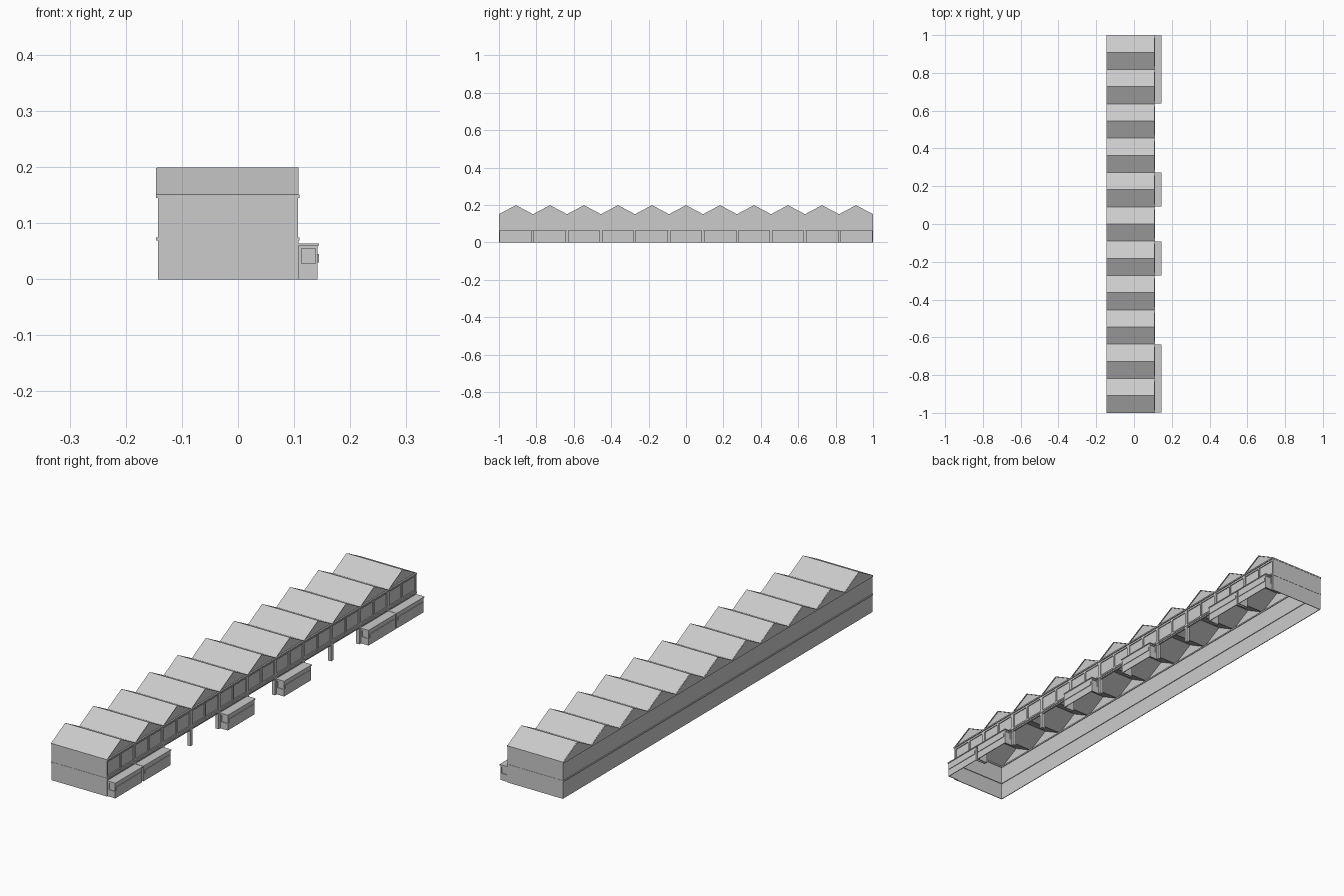
import bpy, bmesh

if "Cube" in bpy.data.objects:
    bpy.data.objects.remove(bpy.data.objects["Cube"])

X0, X1 = -0.143, 0.107        # back and front wall planes
N = 11                        # bays
P = 2 / N                     # bay length
EAVE, RIDGE = 0.15, 0.198
T = 0.003                     # sheet thickness


def make(name, boxes=(), polys=()):
    """One object out of (min, max) boxes and flat polygons."""
    bm = bmesh.new()
    for lo, hi in boxes:
        r = bmesh.ops.create_cube(bm, size=1)
        for v in r["verts"]:
            v.co = [(a + b) / 2 + c * (b - a) for a, b, c in zip(lo, hi, v.co)]
    for poly in polys:
        bm.faces.new([bm.verts.new(p) for p in poly])
    me = bpy.data.meshes.new(name)
    bm.to_mesh(me)
    bm.free()
    ob = bpy.data.objects.new(name, me)
    bpy.context.collection.objects.link(ob)
    return ob


def bay(i):
    return -1 + i * P


# Plain back and end walls, hollow with an open bottom
make("walls", [
    ((X0, -1, 0), (X0 + T, 1, EAVE)),
    ((X0, -1, 0), (X1, -1 + T, EAVE)),
    ((X0, 1 - T, 0), (X1, 1, EAVE))])

# Sawtooth roof: one folded sheet, thickened
roof = bmesh.new()
rows = []
for i in range(2 * N + 1):
    y, z = -1 + i * P / 2, RIDGE if i % 2 else EAVE
    rows.append([roof.verts.new((x, y, z)) for x in (X0 - 0.001, X1 + 0.001)])
for a, b in zip(rows, rows[1:]):
    roof.faces.new((a[0], a[1], b[1], b[0]))
me = bpy.data.meshes.new("roof")
roof.to_mesh(me)
roof.free()
ob = bpy.data.objects.new("roof", me)
bpy.context.collection.objects.link(ob)
m = ob.modifiers.new("thickness", "SOLIDIFY")
m.thickness, m.offset = 0.002, 0

# Gable triangles on both long sides
for name, x in (("back_gables", X0), ("front_gables", X1 - T)):
    g = make(name, polys=[[(x, bay(i), EAVE), (x, bay(i + 1), EAVE),
                           (x, bay(i) + P / 2, RIDGE)] for i in range(N)])
    m = g.modifiers.new("thickness", "SOLIDIFY")
    m.thickness, m.offset = T, -1

# Two trim bands running round the building
for name, z in (("lower_trim", 0.072), ("upper_trim", 0.148)):
    a, b, h = 0.003, 0.006, 0.0028
    make(name, [
        ((X0 - a, -1, z - h), (X0 + b, 1, z + h)),
        ((X1 - b, -1, z - h), (X1 + a, 1, z + h)),
        ((X0 - a, -1.001, z - h), (X1 + a, -1 + b, z + h)),
        ((X0 - a, 1 - b, z - h), (X1 + a, 1.001, z + h))])

# Upper storey front: recessed panels, mullions and rails
make("upper_panels", [((0.1, -1, 0.07), (0.1025, 1, EAVE))])
bars = []
for i in range(2 * N + 1):
    y, w = bay(i / 2), 0.004 if i % 2 else 0.007
    bars.append(((0.1, max(y - w, -1), 0.07), (X1, min(y + w, 1), EAVE)))
bars += [((0.1, -1, 0.074), (0.106, 1, 0.082)),
         ((0.1, -1, 0.138), (0.106, 1, EAVE))]
make("upper_frame", bars)

# Open ground storey: posts at the bay lines under a lintel
make("posts", [((0.094, max(bay(i) - 0.007, -1), 0),
                (0.108, min(bay(i) + 0.007, 1), 0.07)) for i in range(N + 1)])
make("lintel", [((0.1, -1, 0.064), (X1, 1, 0.072))])

# Projecting shop bays with end windows and a flat roof
for i in (0, 1, 4, 6, 9, 10):
    a, b = bay(i) + 0.004, bay(i + 1) - 0.004
    boxes = [((0.139, a, 0), (0.142, b, 0.06)),
             ((0.142, a + 0.006, 0.03), (0.1445, b - 0.006, 0.045))]
    for y0, s in ((a, 1), (b, -1)):
        def end(x0, x1, z0, z1, d0=0, d1=0.003):
            ys = sorted((y0 + s * d0, y0 + s * d1))
            boxes.append(((x0, ys[0], z0), (x1, ys[1], z1)))
        end(X1, 0.142, 0, 0.028)
        end(X1, 0.142, 0.055, 0.06)
        end(X1, 0.113, 0.028, 0.055)
        end(0.138, 0.142, 0.028, 0.055)
        end(0.111, 0.14, 0.026, 0.057, 0.003, 0.005)
    make("shop_bay", boxes)
    make("shop_bay_roof", [((0.104, a - 0.003, 0.06), (0.1445, b + 0.003, 0.064))])
